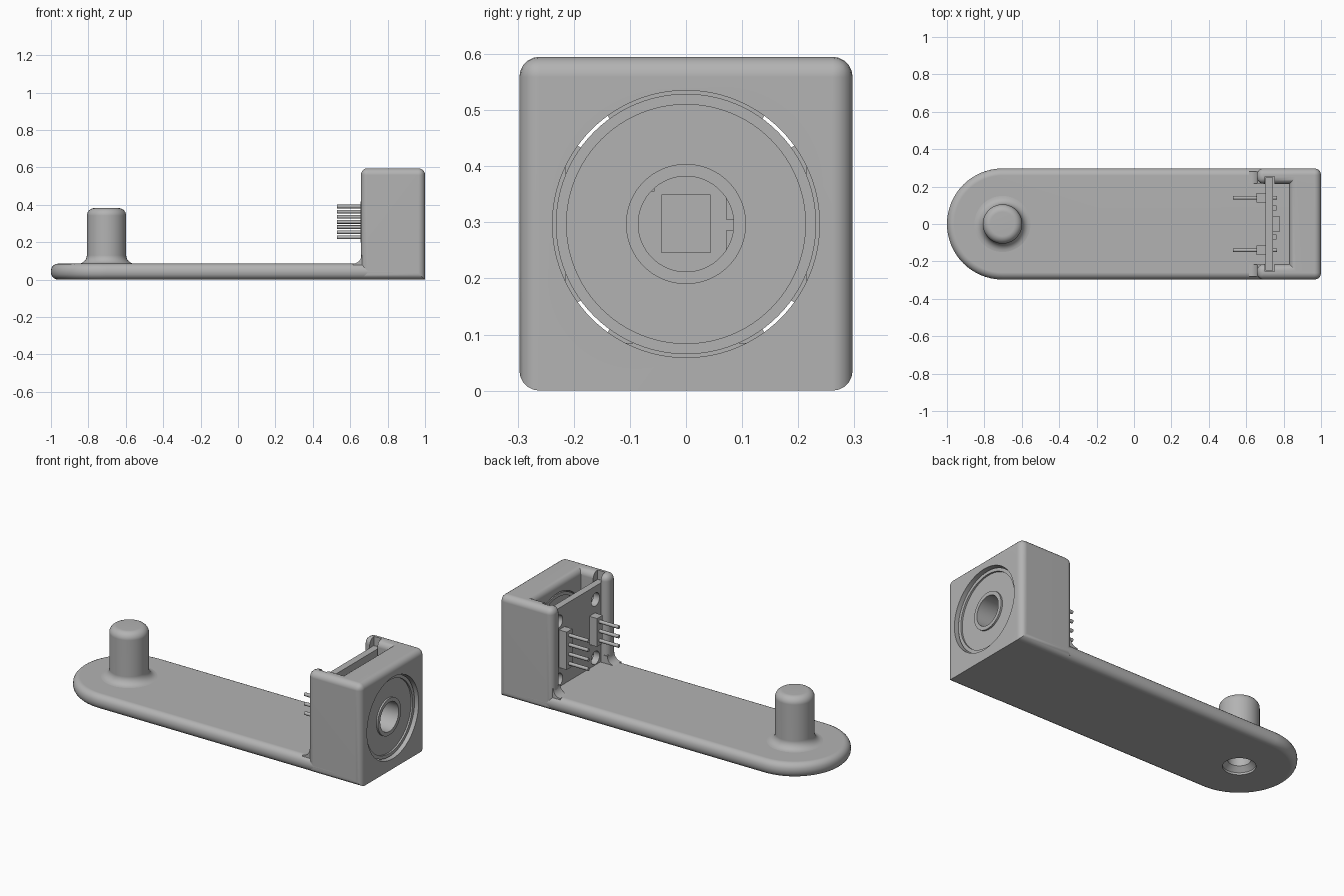
import bpy, bmesh
from math import pi, sin, cos
from mathutils import Matrix, Vector

old = bpy.data.objects.get("Cube")
if old:
    bpy.data.objects.remove(old, do_unlink=True)

grey = bpy.data.materials.new("plain_grey")
grey.use_nodes = True
grey.diffuse_color = (0.45, 0.45, 0.45, 1)
grey.node_tree.nodes["Principled BSDF"].inputs["Base Color"].default_value = grey.diffuse_color

HALF, TOP, FLOOR, MID = 0.297, 0.595, 0.085, 0.297
PEG_X = -0.703


def finish(bm, name):
    bmesh.ops.recalc_face_normals(bm, faces=bm.faces)
    mesh = bpy.data.meshes.new(name)
    bm.to_mesh(mesh)
    bm.free()
    mesh.materials.append(grey)
    obj = bpy.data.objects.new(name, mesh)
    bpy.context.collection.objects.link(obj)
    return obj


def block(name, lo, hi):
    bm = bmesh.new()
    lo, hi = Vector(lo), Vector(hi)
    bmesh.ops.create_cube(bm, size=1, matrix=Matrix.Translation((lo + hi) / 2) @ Matrix.Diagonal((*(hi - lo), 1)))
    return finish(bm, name)


def rod(name, x0, x1, y, z, r, sides=32):
    """Cylinder along x."""
    bm = bmesh.new()
    place = Matrix.Translation(((x0 + x1) / 2, y, z)) @ Matrix.Rotation(pi / 2, 4, 'Y')
    bmesh.ops.create_cone(bm, cap_ends=True, segments=sides, radius1=r, radius2=r, depth=x1 - x0, matrix=place)
    return finish(bm, name)


def prism(outline, height, rule, radius):
    """Extrude an xy outline upward and round the edges picked by the rule."""
    bm = bmesh.new()
    face = bm.faces.new([bm.verts.new((x, y, 0)) for x, y in outline])
    new = bmesh.ops.extrude_face_region(bm, geom=[face])["geom"]
    bmesh.ops.translate(bm, vec=(0, 0, height), verts=[v for v in new if isinstance(v, bmesh.types.BMVert)])
    bmesh.ops.recalc_face_normals(bm, faces=bm.faces)
    picked = [e for e in bm.edges if rule(e.verts[0].co, e.verts[1].co)]
    bmesh.ops.bevel(bm, geom=picked, offset=radius, segments=5, profile=0.5, affect='EDGES', clamp_overlap=True)
    return bm


def lathe(name, profile, place, closed=False, steps=64):
    """Spin (radius, height) points round the z axis, then place the result."""
    bm = bmesh.new()
    verts = [bm.verts.new((r, 0, z)) for r, z in profile]
    edges = [bm.edges.new(p) for p in zip(verts, verts[1:])]
    if closed:
        edges.append(bm.edges.new((verts[-1], verts[0])))
    bmesh.ops.spin(bm, geom=verts + edges, axis=(0, 0, 1), cent=(0, 0, 0), angle=2 * pi, steps=steps)
    bmesh.ops.remove_doubles(bm, verts=bm.verts, dist=1e-5)
    bm.transform(place)
    return finish(bm, name)


def cut(target, cutters):
    bpy.context.view_layer.objects.active = target
    for c in cutters:
        c.hide_render = True
        mod = target.modifiers.new("cut", 'BOOLEAN')
        mod.operation, mod.solver, mod.object = 'DIFFERENCE', 'EXACT', c
        bpy.ops.object.modifier_apply(modifier=mod.name)


def arc(cx, cz, r, a0, a1, n=6):
    return [(cx + r * cos(a0 + (a1 - a0) * i / n), cz + r * sin(a0 + (a1 - a0) * i / n)) for i in range(n + 1)]


# Arm: flat bar with one round end, its inner end hidden in the housing
INNER = 0.83
outline = [(INNER, -HALF), (INNER, HALF)] + arc(PEG_X, 0, HALF, pi / 2, 3 * pi / 2, 32)
arm = finish(prism(outline, FLOOR,
                   lambda a, b: abs(a.z - b.z) < 0.01 and min(a.x, b.x) < INNER - 0.01, 0.038), "arm")

# Peg with rounded top and flared foot, bored from below
peg = lathe("peg", [(0, 0.04), (0.15, 0.04)] + arc(0.15, FLOOR + 0.045, 0.045, -pi / 2, -pi)
            + arc(0.065, 0.342, 0.04, 0, pi / 2) + [(0, 0.382)], Matrix.Translation((PEG_X, 0, 0)))
bore = lathe("bore_cutter", [(0, -0.02), (0.086, -0.02), (0.086, 0.012), (0.06, 0.038), (0.06, 0.3), (0, 0.3)],
             Matrix.Translation((PEG_X, 0, 0)))
cut(arm, [bore])
cut(peg, [bore])

# Housing: U-shaped block, open at the top and toward the peg
BACK, WALL = 0.657, 0.215
u_shape = [(1, -HALF), (1, HALF), (BACK, HALF), (BACK, WALL), (INNER, WALL),
           (INNER, -WALL), (BACK, -WALL), (BACK, -HALF)]


def housing_edges(a, b):
    if abs(a.z - b.z) > 0.1:
        return abs(a.x - INNER) > 0.01
    outer_side = abs(a.y) > HALF - 0.01 and abs(a.y - b.y) < 0.01
    return a.z > 0.1 or outer_side


housing = finish(prism(u_shape, TOP, housing_edges, 0.036), "housing")
seat = rod("seat_cutter", 0.8, 1.1, 0, MID, 0.238, 96)
slot = block("slot_cutter", (0.7, -0.255, 0.05), (0.75, 0.255, 0.8))
cut(housing, [seat, slot])

# Concave fillets where the housing walls meet the arm
for side, y in (("left", 0.216), ("right", -0.282)):
    bm = bmesh.new()
    pts = [(0.69, 0.06), (0.615, 0.06)] + arc(0.615, FLOOR + 0.045, 0.045, -pi / 2, 0) + [(0.69, FLOOR + 0.045)]
    face = bm.faces.new([bm.verts.new((x, y, z)) for x, z in pts])
    new = bmesh.ops.extrude_face_region(bm, geom=[face])["geom"]
    bmesh.ops.translate(bm, vec=(0, 0.066, 0), verts=[v for v in new if isinstance(v, bmesh.types.BMVert)])
    finish(bm, "wall_fillet_" + side)

# Ball bearing: two races with a recessed shield on both faces
W = 0.074
half = [(0.085, W), (0.107, W), (0.107, W - 0.01), (0.213, W - 0.01), (0.213, W), (0.232, W)]
lathe("bearing", half + [(r, -z) for r, z in reversed(half)],
      Matrix.Translation((INNER + W, 0, MID)) @ Matrix.Rotation(pi / 2, 4, 'Y'), closed=True, steps=96)

# Circuit board with four corner holes
board = block("circuit_board", (0.704, -0.248, 0.05), (0.744, 0.248, 0.545))
holes = [rod("hole_cutter", 0.6, 0.8, sy * 0.17, MID + sz * 0.17, 0.038) for sy in (-1, 1) for sz in (-1, 1)]
cut(board, holes)

# Chips on the side facing the bearing
block("sensor_chip", (0.74, -0.044, 0.245), (0.778, 0.044, 0.35))
for i, (y, z) in enumerate(((0.085, 0.33), (0.085, 0.26), (-0.07, 0.38), (-0.07, 0.2))):
    block(f"small_chip_{i}", (0.74, y - 0.014, z - 0.025), (0.762, y + 0.014, z + 0.025))

# Pin headers: four pins on one side, three on the other
PITCH = 0.055
for side, y, count in (("left", 0.14, 4), ("right", -0.14, 3)):
    reach = PITCH * count / 2
    block("pin_header_" + side, (0.654, y - 0.026, 0.308 - reach), (0.706, y + 0.026, 0.308 + reach))
    for i in range(count):
        rod(f"pin_{side}_{i}", 0.53, 0.765, y, 0.308 + PITCH * (i - (count - 1) / 2), 0.01, 12)

# Remove cutters, then shade
for c in [bore, seat, slot] + holes:
    bpy.data.objects.remove(c, do_unlink=True)
for obj in bpy.context.collection.objects:
    if obj.type == 'MESH' and grey.name in obj.data.materials:
        bpy.ops.object.select_all(action='DESELECT')
        obj.select_set(True)
        bpy.context.view_layer.objects.active = obj
        bpy.ops.object.shade_smooth_by_angle(angle=0.6)
        obj.modifiers.new("even_normals", 'WEIGHTED_NORMAL').keep_sharp = True
